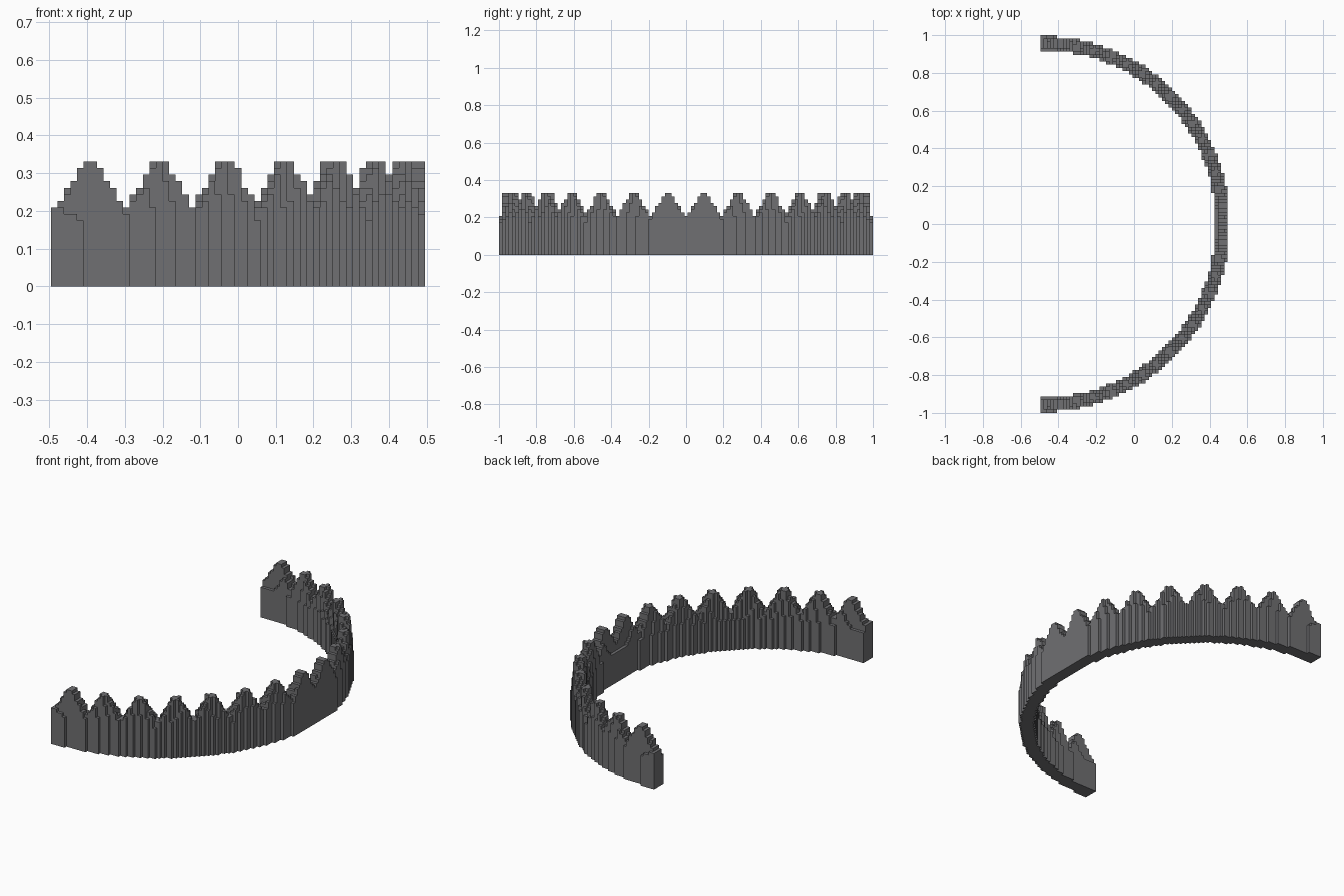
import bpy, bmesh, math

if "Cube" in bpy.data.objects:
    bpy.data.objects.remove(bpy.data.objects["Cube"])

V = 2 / 115            # block size
NX, NY = 57, 57        # blocks along x, and each way along y
PEAK = math.radians(11.25)   # angle between crest points
MID = 55.15            # middle radius of the wall in blocks


def column_height(i, j):
    """Height in blocks of the wall column at (i, j), 0 when outside the wall."""
    if not (0 <= i < NX and abs(j) <= NY):
        return 0
    r2 = i * i + j * j
    if not 2800 <= r2 <= 3268:
        return 0
    r = math.sqrt(r2)
    # scalloped crest along the arc
    a = abs(math.atan2(j, i)) % PEAK
    t = abs(a - PEAK / 2) * MID
    crest = max(12, min(19, 20.5 - 1.75 * t))
    # shoulders on the inner and outer edge
    shoulder = max(10, 19 - max(0, abs(r - MID) - 1.2) * 11)
    return round(min(crest, shoulder))


stone = bpy.data.materials.new("dark grey stone")
stone.diffuse_color = (0.16, 0.16, 0.168, 1)
stone.use_nodes = True
stone.node_tree.nodes["Principled BSDF"].inputs["Base Color"].default_value = stone.diffuse_color

bm = bmesh.new()


def quad(*pts):
    bm.faces.new([bm.verts.new(p) for p in pts])


# stepped columns, only exposed faces
for i in range(NX):
    for j in range(-NY, NY + 1):
        h = column_height(i, j)
        if not h:
            continue
        x0, y0 = (i - NX / 2) * V, (j - 0.5) * V
        x1, y1, z = x0 + V, y0 + V, h * V
        quad((x0, y0, z), (x1, y0, z), (x1, y1, z), (x0, y1, z))
        quad((x0, y1, 0), (x1, y1, 0), (x1, y0, 0), (x0, y0, 0))
        for di, dj, a, b in ((1, 0, (x1, y0), (x1, y1)), (-1, 0, (x0, y1), (x0, y0)),
                             (0, 1, (x1, y1), (x0, y1)), (0, -1, (x0, y0), (x1, y0))):
            n = column_height(i + di, j + dj)
            if n < h:
                quad((*a, n * V), (*b, n * V), (*b, z), (*a, z))

bmesh.ops.remove_doubles(bm, verts=bm.verts, dist=1e-5)
mesh = bpy.data.meshes.new("curved_wall")
bm.to_mesh(mesh)
bm.free()
mesh.materials.append(stone)
wall = bpy.data.objects.new("curved_wall", mesh)
bpy.context.collection.objects.link(wall)
